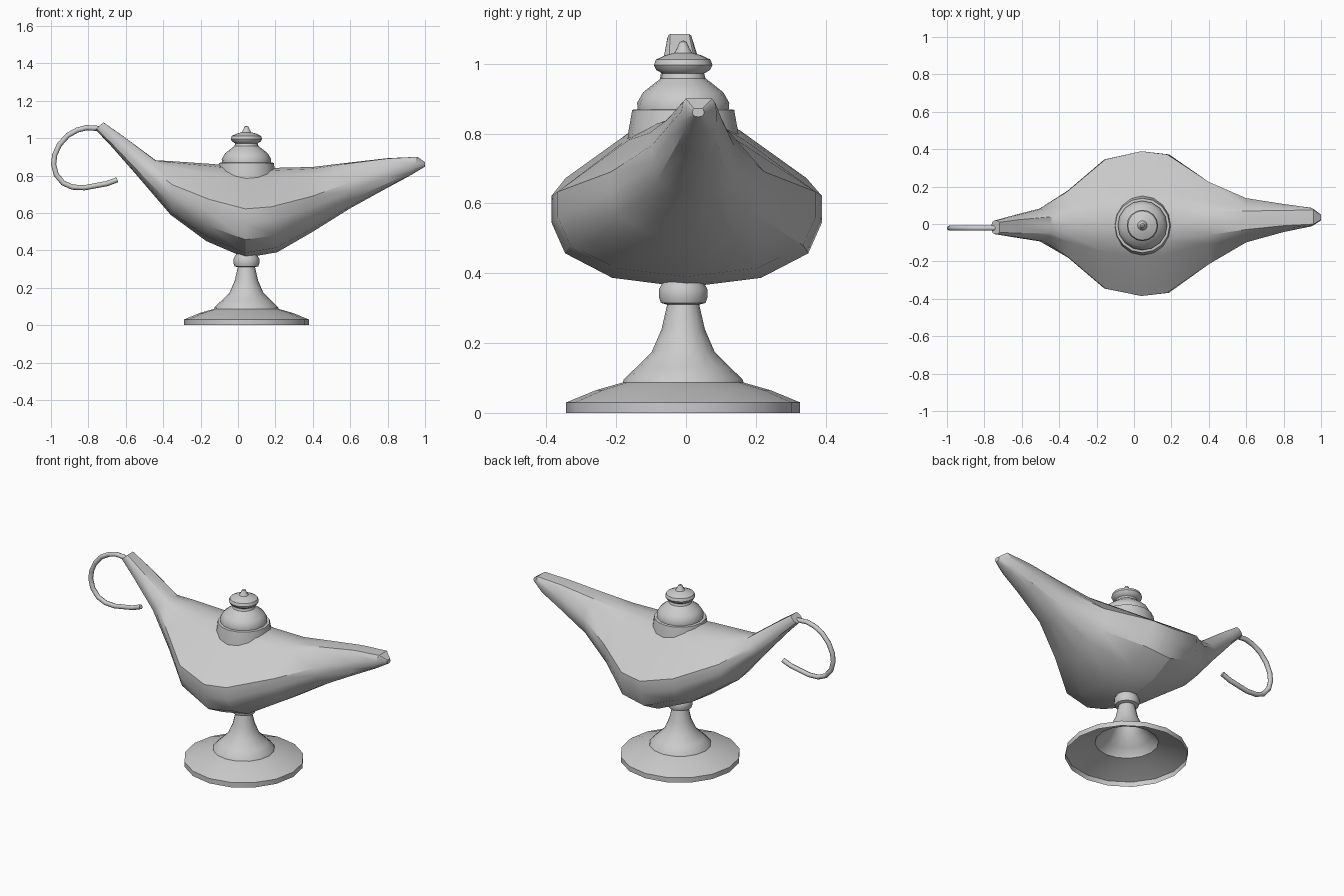
import bpy, bmesh, math

AXIS = (0.045, -0.008)   # axis of the foot and lid


def finish(name, bm, angle=35):
    bmesh.ops.remove_doubles(bm, verts=bm.verts, dist=1e-5)
    bmesh.ops.recalc_face_normals(bm, faces=bm.faces)
    me = bpy.data.meshes.new(name)
    bm.to_mesh(me)
    bm.free()
    ob = bpy.data.objects.new(name, me)
    bpy.context.collection.objects.link(ob)
    smooth(ob, angle)


def smooth(ob, angle):
    bpy.ops.object.select_all(action='DESELECT')
    ob.select_set(True)
    bpy.context.view_layer.objects.active = ob
    bpy.ops.object.shade_smooth_by_angle(angle=math.radians(angle))


def skin(bm, rings):
    rows = [[bm.verts.new(p) for p in r] for r in rings]
    n = len(rows[0])
    for a, b in zip(rows, rows[1:]):
        for i in range(n):
            j = (i + 1) % n
            bm.faces.new((a[i], a[j], b[j], b[i]))
    return rows


def lathe(name, profile, sides=16):
    bm = bmesh.new()
    skin(bm, [[(AXIS[0] + r * math.cos(2 * math.pi * i / sides),
                AXIS[1] + r * math.sin(2 * math.pi * i / sides), z)
               for i in range(sides)] for r, z in profile])
    finish(name, bm)


# foot: open underneath
lathe("foot", [(0.335, 0), (0.335, 0.03), (0.25, 0.065), (0.173, 0.087), (0.17, 0.096),
               (0.135, 0.13), (0.09, 0.175), (0.062, 0.24), (0.046, 0.31)])
lathe("foot_collar", [(0.046, 0.31), (0.064, 0.315), (0.069, 0.33), (0.069, 0.355), (0.055, 0.38)])

# neck ring, lid and knob
lathe("neck_ring", [(0.162, 0.74), (0.158, 0.80), (0.146, 0.868), (0.125, 0.87)])
lathe("lid", [(0.13, 0.865), (0.132, 0.888), (0.115, 0.918), (0.085, 0.942), (0.064, 0.958),
              (0.06, 0.972), (0.077, 0.982), (0.084, 0.996), (0.078, 1.012), (0.05, 1.025),
              (0.026, 1.031), (0.019, 1.042), (0.01, 1.062), (0.002, 1.066)])

# body: cross-sections blended between a wide bowl and a boxy tip
BOWL = [(0, 0), (0.55, 0.055), (0.9, 0.2), (1, 0.38), (1, 0.54), (0.45, 0.87), (0.24, 0.97), (0, 1)]
TIP = [(0, 0), (0.45, 0.02), (0.8, 0.12), (1, 0.36), (1, 0.64), (0.92, 0.9), (0.75, 1), (0, 1)]
# top x, top z, bottom x, bottom z, centre y, half width, tip blend
SECTIONS = [
    (-0.72, 1.085, -0.762, 1.045, -0.018, 0.036, 1),
    (-0.62, 1.015, -0.685, 0.965, -0.013, 0.055, 0.8),
    (-0.44, 0.882, -0.54, 0.80, -0.005, 0.088, 0.5),
    (-0.34, 0.876, -0.36, 0.59, 0, 0.18, 0.2),
    (-0.14, 0.862, -0.17, 0.45, 0, 0.345, 0),
    (0.04, 0.845, 0.04, 0.36, 0.002, 0.387, 0),
    (0.15, 0.84, 0.21, 0.39, 0.002, 0.37, 0),
    (0.40, 0.846, 0.40, 0.50, 0.005, 0.22, 0.1),
    (0.60, 0.87, 0.60, 0.625, 0.02, 0.118, 0.35),
    (0.80, 0.893, 0.80, 0.735, 0.032, 0.075, 0.6),
    (0.96, 0.90, 0.92, 0.80, 0.037, 0.05, 1),
    (1.0, 0.872, 1.0, 0.848, 0.035, 0.016, 1),
]
rings = []
for xt, zt, xb, zb, cy, w, t in SECTIONS:
    half = [(a[0] + (b[0] - a[0]) * t, a[1] + (b[1] - a[1]) * t) for a, b in zip(BOWL, TIP)]
    loop = half + [(-u, v) for u, v in half[-2:0:-1]]
    rings.append([(xb + (xt - xb) * v, cy + w * u, zb + (zt - zb) * v) for u, v in loop])
bm = bmesh.new()
rows = skin(bm, rings)
bm.faces.new(rows[0])
bm.faces.new(rows[-1])
finish("body", bm, 32)

# curled handle
PATH = [(-0.725, 1.05), (-0.765, 1.053), (-0.81, 1.056), (-0.86, 1.043), (-0.91, 1.015),
        (-0.955, 0.965), (-0.98, 0.91), (-0.986, 0.86), (-0.972, 0.805), (-0.935, 0.76),
        (-0.885, 0.738), (-0.82, 0.735), (-0.76, 0.746), (-0.70, 0.757), (-0.645, 0.778)]
cu = bpy.data.curves.new("handle", 'CURVE')
cu.dimensions = '3D'
cu.bevel_depth = 0.014
cu.bevel_resolution = 2
cu.use_fill_caps = True
sp = cu.splines.new('POLY')
sp.points.add(len(PATH) - 1)
for p, (x, z) in zip(sp.points, PATH):
    p.co = (x, -0.022, z, 1)
handle = bpy.data.objects.new("handle", cu)
bpy.context.collection.objects.link(handle)
bpy.ops.object.select_all(action='DESELECT')
handle.select_set(True)
bpy.context.view_layer.objects.active = handle
bpy.ops.object.convert(target='MESH')
smooth(bpy.context.view_layer.objects.active, 50)
